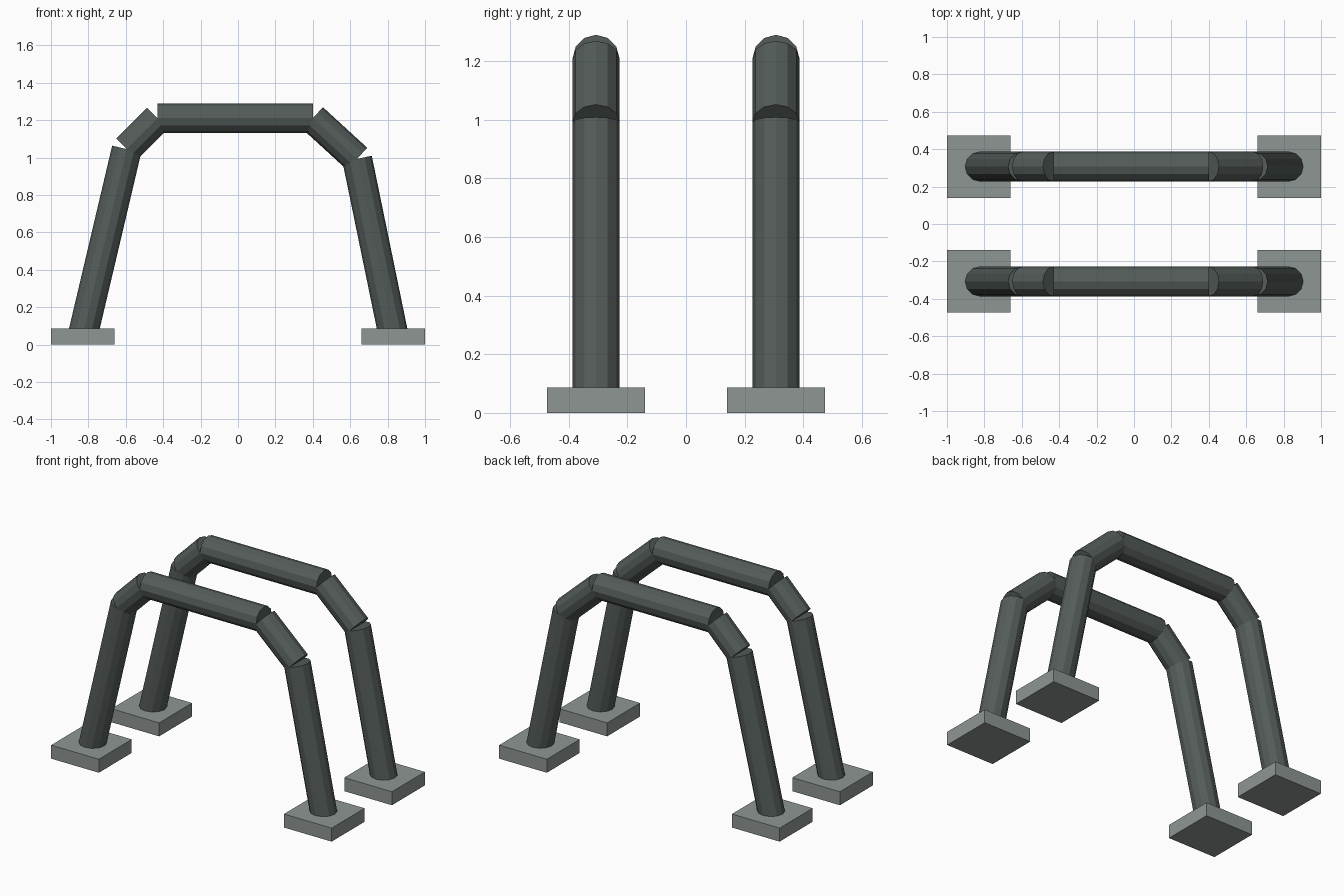
import bpy
from mathutils import Vector

cube = bpy.data.objects.get("Cube")
if cube:
    bpy.data.objects.remove(cube, do_unlink=True)


def make_material(name, rgb):
    mat = bpy.data.materials.new(name)
    mat.use_nodes = True
    mat.diffuse_color = (*rgb, 1)
    mat.node_tree.nodes["Principled BSDF"].inputs["Base Color"].default_value = (*rgb, 1)
    return mat


dark_metal = make_material("dark grey metal", (0.088, 0.107, 0.101))
pale_metal = make_material("pale grey metal", (0.27, 0.305, 0.29))

RADIUS = 0.08
PAD_HEIGHT = 0.087


def tube(name, start, end, y):
    """Twelve-sided tube between two (x, z) points in the plane at y."""
    a, b = Vector((start[0], y, start[1])), Vector((end[0], y, end[1]))
    axis = b - a
    bpy.ops.mesh.primitive_cylinder_add(vertices=12, radius=RADIUS, depth=axis.length,
                                        location=(a + b) / 2)
    obj = bpy.context.object
    obj.rotation_euler = Vector((0, 0, 1)).rotation_difference(axis).to_euler()
    obj.name = name
    obj.data.materials.append(dark_metal)


def pad(name, x, y):
    """Square foot plate resting on the ground."""
    bpy.ops.mesh.primitive_cube_add(size=1, location=(x, y, PAD_HEIGHT / 2))
    obj = bpy.context.object
    obj.scale = (0.34, 0.335, PAD_HEIGHT)
    obj.name = name
    obj.data.materials.append(pale_metal)


# Joints along the uneven arch, from the right foot to the left foot
joints = [(-0.832, 0.04), (-0.595, 1.045), (-0.43, 1.21),
          (0.40, 1.21), (0.637, 0.993), (0.833, 0.04)]
parts = ["right_leg", "right_brace", "top_bar", "left_brace", "left_leg"]

# Two matching arches, each standing on two pads
for side, y in (("front", -0.307), ("back", 0.307)):
    for part, start, end in zip(parts, joints, joints[1:]):
        tube(f"{side}_{part}", start, end, y)
    pad(f"{side}_right_pad", -0.83, y)
    pad(f"{side}_left_pad", 0.83, y)
